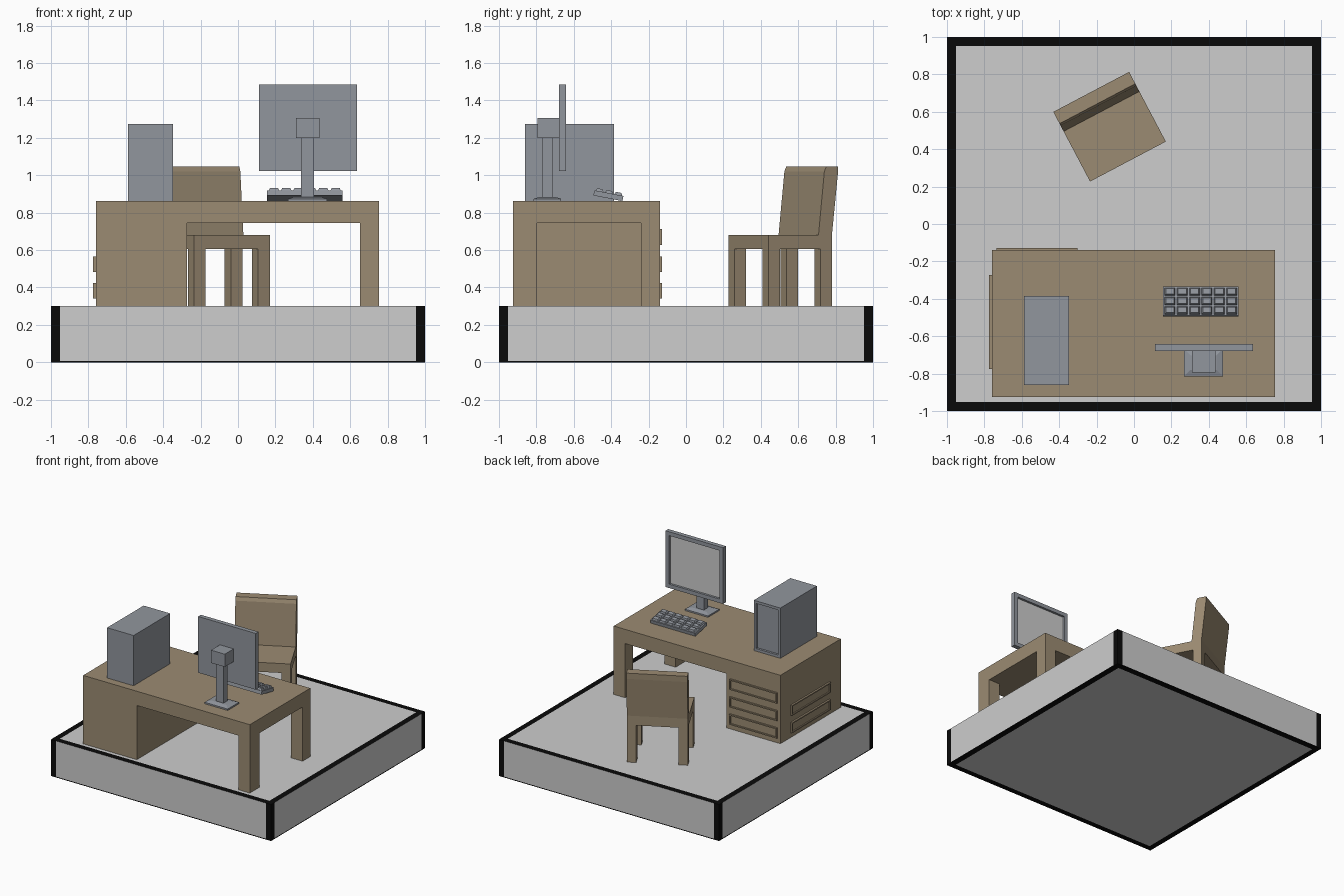
import bpy, bmesh, math
from mathutils import Matrix, Vector

if "Cube" in bpy.data.objects:
    bpy.data.objects.remove(bpy.data.objects["Cube"])


def material(name, rgb):
    m = bpy.data.materials.new(name)
    m.diffuse_color = (*rgb, 1)
    m.use_nodes = True
    m.node_tree.nodes["Principled BSDF"].inputs["Base Color"].default_value = m.diffuse_color
    return m


WOOD = material("brown wood", (0.33, 0.26, 0.17))
GREY = material("blue grey plastic", (0.285, 0.305, 0.34))
LIGHT = material("light grey", (0.61, 0.61, 0.61))
BLACK = material("black", (0.003, 0.003, 0.003))


def finish(bm, name, mats, matrix=None):
    if matrix:
        bm.transform(matrix)
    bmesh.ops.recalc_face_normals(bm, faces=bm.faces[:])
    me = bpy.data.meshes.new(name)
    bm.to_mesh(me)
    bm.free()
    for m in mats:
        me.materials.append(m)
    ob = bpy.data.objects.new(name, me)
    bpy.context.collection.objects.link(ob)
    return ob


def box_mesh(x, y, z, bm=None, taper=0.0):
    bm = bm or bmesh.new()
    vs = bmesh.ops.create_cube(bm, size=1)["verts"]
    for v in vs:
        t = taper if v.co.z > 0 else 0
        sx, sy = math.copysign(t, v.co.x), math.copysign(t, v.co.y)
        v.co = Vector((x[v.co.x > 0] - sx, y[v.co.y > 0] - sy, z[v.co.z > 0]))
    return bm


def box(name, x, y, z, mat, matrix=None, taper=0.0):
    return finish(box_mesh(x, y, z, taper=taper), name, [mat], matrix)


def panel(name, x, y, z, mats, direction, border, depth):
    """Box with one face inset and sunk, optionally in a second colour."""
    bm = box_mesh(x, y, z)
    bm.normal_update()
    face = max(bm.faces, key=lambda f: f.normal.dot(Vector(direction)))
    bmesh.ops.inset_region(bm, faces=[face], thickness=border)
    ext = bmesh.ops.extrude_discrete_faces(bm, faces=[face])["faces"][0]
    for v in ext.verts:
        v.co -= Vector(direction) * depth
    ext.material_index = len(mats) - 1
    return finish(bm, name, mats)


def extrude_profile(name, pts, x0, x1, mat, matrix=None):
    """Closed (y, z) outline swept from x0 to x1."""
    bm = bmesh.new()
    f = bm.faces.new([bm.verts.new((x0, y, z)) for y, z in pts])
    geo = bmesh.ops.extrude_face_region(bm, geom=[f])["geom"]
    for v in geo:
        if isinstance(v, bmesh.types.BMVert):
            v.co.x = x1
    return finish(bm, name, [mat], matrix)


# floor block with black bands along its edges
E = 0.953
bm = box_mesh((-1, 1), (-1, 1), (0, 0.3))
for axis, pos in ((0, -E), (0, E), (1, -E), (1, E), (2, 0.007)):
    co, no = Vector(), Vector()
    co[axis], no[axis] = pos, 1
    bmesh.ops.bisect_plane(bm, geom=bm.verts[:] + bm.edges[:] + bm.faces[:],
                           plane_co=co, plane_no=no)
bm.normal_update()
for f in bm.faces:
    c = f.calc_center_median()
    rim = (abs(c.x) > E) + (abs(c.y) > E) + (abs(f.normal.z) > 0.5 or c.z < 0.007)
    f.material_index = 1 if rim >= 2 else 0
finish(bm, "floor_block", [LIGHT, BLACK])

# desk: top, drawer pedestal and two legs
box("desk_top", (-0.76, 0.755), (-0.925, -0.14), (0.745, 0.862), WOOD)
box("desk_pedestal", (-0.76, -0.272), (-0.925, -0.14), (0.3, 0.745), WOOD)
for name, y in (("desk_front_leg", (-0.925, -0.797)), ("desk_back_leg", (-0.24, -0.14))):
    box(name, (0.652, 0.755), y, (0.3, 0.745), WOOD)

# framed drawer fronts and side panels
rows = ((0.34, 0.425), (0.483, 0.567), (0.627, 0.713))
for i, z in enumerate(rows):
    panel(f"drawer_{i + 1}", (-0.735, -0.303), (-0.14, -0.127), z, [WOOD], (0, 1, 0), 0.014, 0.009)
for i, z in enumerate(rows[:2]):
    panel(f"side_panel_{i + 1}", (-0.775, -0.76), (-0.775, -0.272), z, [WOOD], (-1, 0, 0), 0.014, 0.01)

# computer tower
panel("computer_tower", (-0.588, -0.347), (-0.86, -0.385), (0.862, 1.275), [GREY], (0, 1, 0), 0.03, 0.018)

# monitor and stand
panel("monitor", (0.113, 0.636), (-0.678, -0.642), (1.023, 1.485), [GREY, LIGHT], (0, 1, 0), 0.045, 0.018)
box("stand_block", (0.31, 0.435), (-0.793, -0.678), (1.2, 1.305), GREY)
box("stand_column", (0.338, 0.405), (-0.767, -0.715), (0.882, 1.2), GREY)
box("stand_foot", (0.267, 0.477), (-0.815, -0.667), (0.862, 0.874), GREY)
box("stand_foot_top", (0.267, 0.477), (-0.815, -0.667), (0.874, 0.885), GREY, taper=0.035)

# keyboard, tilted up toward the monitor, with tapered keys
tilt = Matrix.Translation((0.357, -0.34, 0.862)) @ Matrix.Rotation(math.radians(-11), 4, "X")
box("keyboard_body", (-0.203, 0.203), (-0.158, 0), (0, 0.028), GREY, tilt)
bm = bmesh.new()
for i in range(6):
    for j in range(3):
        cx, cy = (i - 2.5) * 0.066, -0.028 - j * 0.051
        box_mesh((cx - 0.028, cx + 0.028), (cy - 0.021, cy + 0.021), (0.028, 0.042), bm, 0.006)
finish(bm, "keyboard_keys", [GREY], tilt)

# chair, turned on the floor
W, D, L = 0.458, 0.384, 0.07
turn = Matrix.Translation((-0.235, 0.227, 0)) @ Matrix.Rotation(math.radians(27.8), 4, "Z")
box("chair_seat", (0, W), (0, D), (0.605, 0.682), WOOD, turn)
for side, x in (("left", (0, L)), ("right", (W - L, W))):
    for end, y in (("front", (0, L)), ("back", (D - L, D))):
        box(f"chair_{end}_{side}_leg", x, y, (0.3, 0.605), WOOD, turn)
extrude_profile("chair_backrest",
                [(0.303, 0.682), (0.338, 1.02), (0.35, 1.048), (0.421, 1.048), (0.419, 1.0), (D, 0.682)],
                0, W, WOOD, turn)
bpy.context.view_layer.update()
